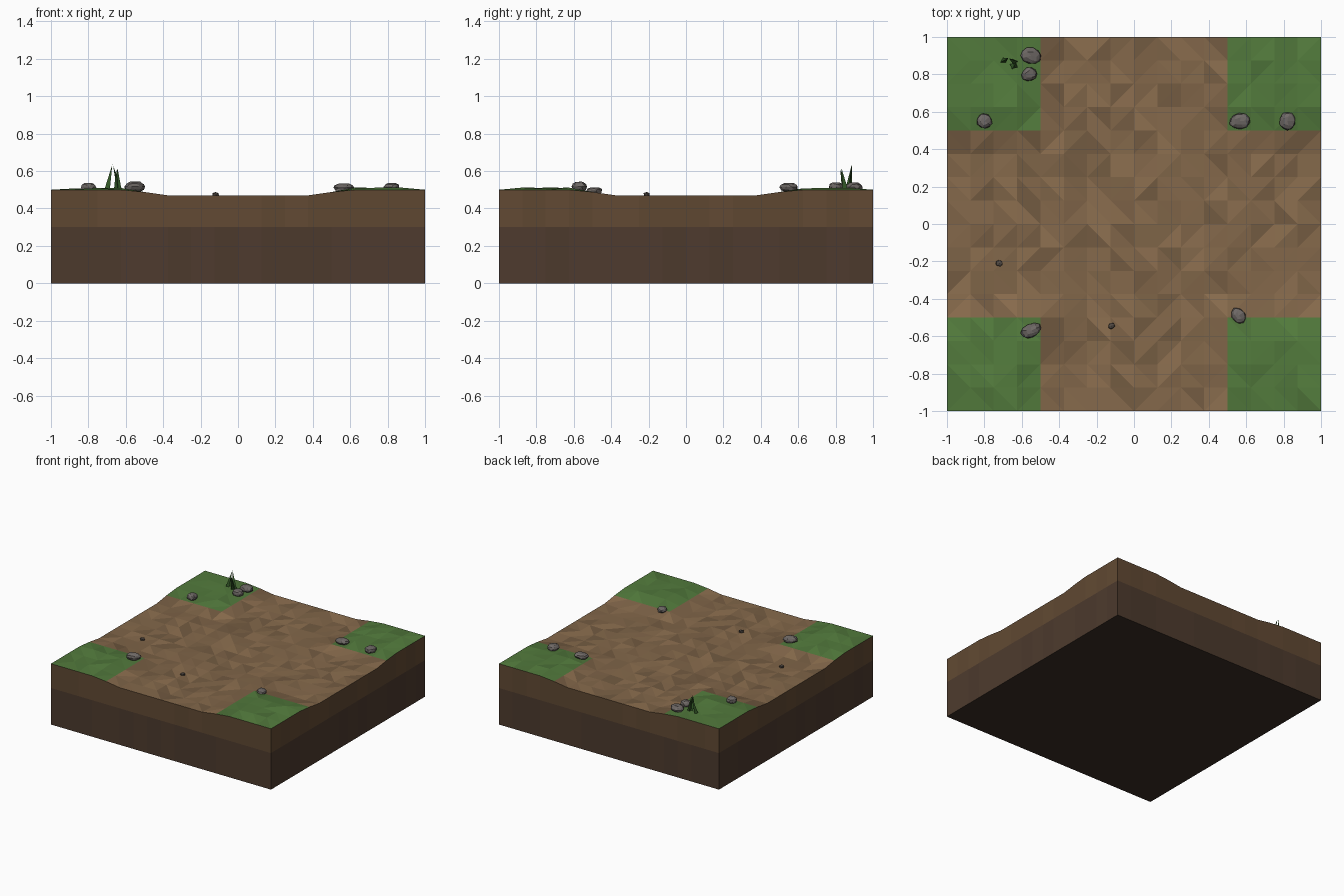
import bpy, bmesh, random
from math import radians, pi
from mathutils import Vector, Matrix

if "Cube" in bpy.data.objects:
    bpy.data.objects.remove(bpy.data.objects["Cube"])

rng = random.Random(7)
N = 16
STEP = 2 / N


def mat(name, r, g, b):
    m = bpy.data.materials.new(name)
    lin = [((c / 255 + 0.055) / 1.055) ** 2.4 for c in (r, g, b)]
    m.diffuse_color = (*lin, 1)
    m.use_nodes = True
    m.node_tree.nodes["Principled BSDF"].inputs["Base Color"].default_value = m.diffuse_color
    return m


def shades(name, rgb, factors):
    return [mat(f"{name}_{i}", *(c * f for c in rgb)) for i, f in enumerate(factors)]


DIRT = shades("dirt", (133, 105, 75), (0.87, 0.95, 1.0, 1.06))
GRASS = shades("grass", (82, 122, 60), (0.95, 1.0, 1.04))
UPPER = shades("upper_soil", (98, 74, 51), (0.97, 1.0))
LOWER = shades("lower_soil", (78, 59, 46), (0.97, 1.0))
UNDER = [mat("underside", 58, 46, 38)]
ROCK = shades("rock", (112, 106, 103), (0.92, 1.0))
PEBBLE = [mat("pebble", 82, 74, 68)]
BLADE = [mat("blade", 50, 88, 38)]


def finish(name, bm, mats):
    me = bpy.data.meshes.new(name)
    bm.to_mesh(me)
    bm.free()
    for m in mats:
        me.materials.append(m)
    ob = bpy.data.objects.new(name, me)
    bpy.context.collection.objects.link(ob)
    return ob


def height(x, y):
    # sunken crossroads with banked shoulders and raised corners
    d = min(abs(x), abs(y))
    edge = max(abs(x), abs(y)) > 0.99
    if d < 0.38:
        return 0.47 - (0 if edge else rng.uniform(0, 0.008))
    if d < 0.51:
        return 0.488
    return 0.5 + (0 if edge else rng.uniform(-0.002, 0.012))


coords = [-1 + STEP * i for i in range(N + 1)]
Z = [[height(x, y) for y in coords] for x in coords]

# top surface: triangulated grid, dirt cross and grass corners
bm = bmesh.new()
v = [[bm.verts.new((coords[i], coords[j], Z[i][j])) for j in range(N + 1)] for i in range(N + 1)]
for i in range(N):
    for j in range(N):
        a, b, c, d = v[i][j], v[i + 1][j], v[i + 1][j + 1], v[i][j + 1]
        tris = [(a, b, c), (a, c, d)] if rng.random() < 0.5 else [(a, b, d), (b, c, d)]
        grass = min(abs(coords[i] + STEP / 2), abs(coords[j] + STEP / 2)) > 0.5
        for t in tris:
            bm.faces.new(t).material_index = 4 + rng.choice((0, 1, 1, 2)) if grass else rng.choice((0, 1, 1, 2, 2, 3))
finish("ground_surface", bm, DIRT + GRASS)


# soil layers around the four sides
ring = ([(i, 0) for i in range(N)] + [(N, j) for j in range(N)]
        + [(i, N) for i in range(N, 0, -1)] + [(0, j) for j in range(N, 0, -1)])


def soil_band(name, low, top, mats):
    bm = bmesh.new()
    lo = [bm.verts.new((coords[i], coords[j], low)) for i, j in ring]
    hi = [bm.verts.new((coords[i], coords[j], top(i, j))) for i, j in ring]
    for k in range(len(ring)):
        n = (k + 1) % len(ring)
        bm.faces.new((lo[k], lo[n], hi[n], hi[k])).material_index = rng.randrange(2)
    finish(name, bm, mats)


soil_band("upper_soil_layer", 0.3, lambda i, j: Z[i][j], UPPER)
soil_band("lower_soil_layer", 0.0, lambda i, j: 0.3, LOWER)

# underside
bm = bmesh.new()
bm.faces.new([bm.verts.new(p) for p in ((-1, -1, 0), (-1, 1, 0), (1, 1, 0), (1, -1, 0))])
finish("underside", bm, UNDER)


# faceted stones
def stone(name, x, y, rx, ry, bottom, top, turn, mats, sub=1):
    bm = bmesh.new()
    bmesh.ops.create_icosphere(bm, subdivisions=sub, radius=1)
    if sub > 1:
        bmesh.ops.dissolve_limit(bm, angle_limit=radians(22), verts=bm.verts[:], edges=bm.edges[:])
    for p in bm.verts:
        p.co *= rng.uniform(0.92, 1.08)
    half = (top - bottom) / 2
    for p in bm.verts:
        p.co.z = max(-1, min(1, p.co.z * 1.2))
        p.co = Vector((p.co.x * rx, p.co.y * ry, p.co.z * half))
    bm.transform(Matrix.Translation((x, y, bottom + half)) @ Matrix.Rotation(radians(turn), 4, 'Z'))
    for f in bm.faces:
        f.material_index = rng.randrange(len(mats))
    finish(name, bm, mats)


STONES = [(-0.55, 0.90, 0.055, 0.045, 0.538, -15), (-0.56, 0.80, 0.043, 0.038, 0.54, 20),
          (-0.80, 0.55, 0.040, 0.043, 0.537, 40), (0.565, 0.55, 0.057, 0.042, 0.533, 5),
          (0.82, 0.55, 0.042, 0.050, 0.537, 0), (0.56, -0.49, 0.036, 0.046, 0.513, 35),
          (-0.55, -0.57, 0.056, 0.037, 0.543, 25)]
for k, (x, y, rx, ry, top, turn) in enumerate(STONES):
    stone(f"stone_{k + 1}", x, y, rx, ry, 0.475 if top < 0.52 else 0.49, top, turn, ROCK, 2)
for k, (x, y) in enumerate([(-0.72, -0.21), (-0.12, -0.545)]):
    stone(f"pebble_{k + 1}", x, y, 0.021, 0.018, 0.463, 0.488, 30 * k, PEBBLE)

# grass tuft: tapering leaning blades
BLADES = [((-0.70, 0.872), (-0.672, 0.887, 0.635)), ((-0.637, 0.867), (-0.668, 0.885, 0.63)),
          ((-0.647, 0.85), (-0.652, 0.825, 0.61)), ((-0.635, 0.85), (-0.645, 0.83, 0.62))]
for k, ((x, y), tip) in enumerate(BLADES):
    bm = bmesh.new()
    bmesh.ops.create_cone(bm, cap_ends=True, segments=3, radius1=0.017, radius2=0, depth=0.1,
                          matrix=Matrix.Translation((x, y, 0.55)) @ Matrix.Rotation(k * pi / 5, 4, 'Z'))
    bmesh.ops.remove_doubles(bm, verts=bm.verts[:], dist=0.0005)
    max(bm.verts, key=lambda p: p.co.z).co = tip
    finish(f"grass_blade_{k + 1}", bm, BLADE)
